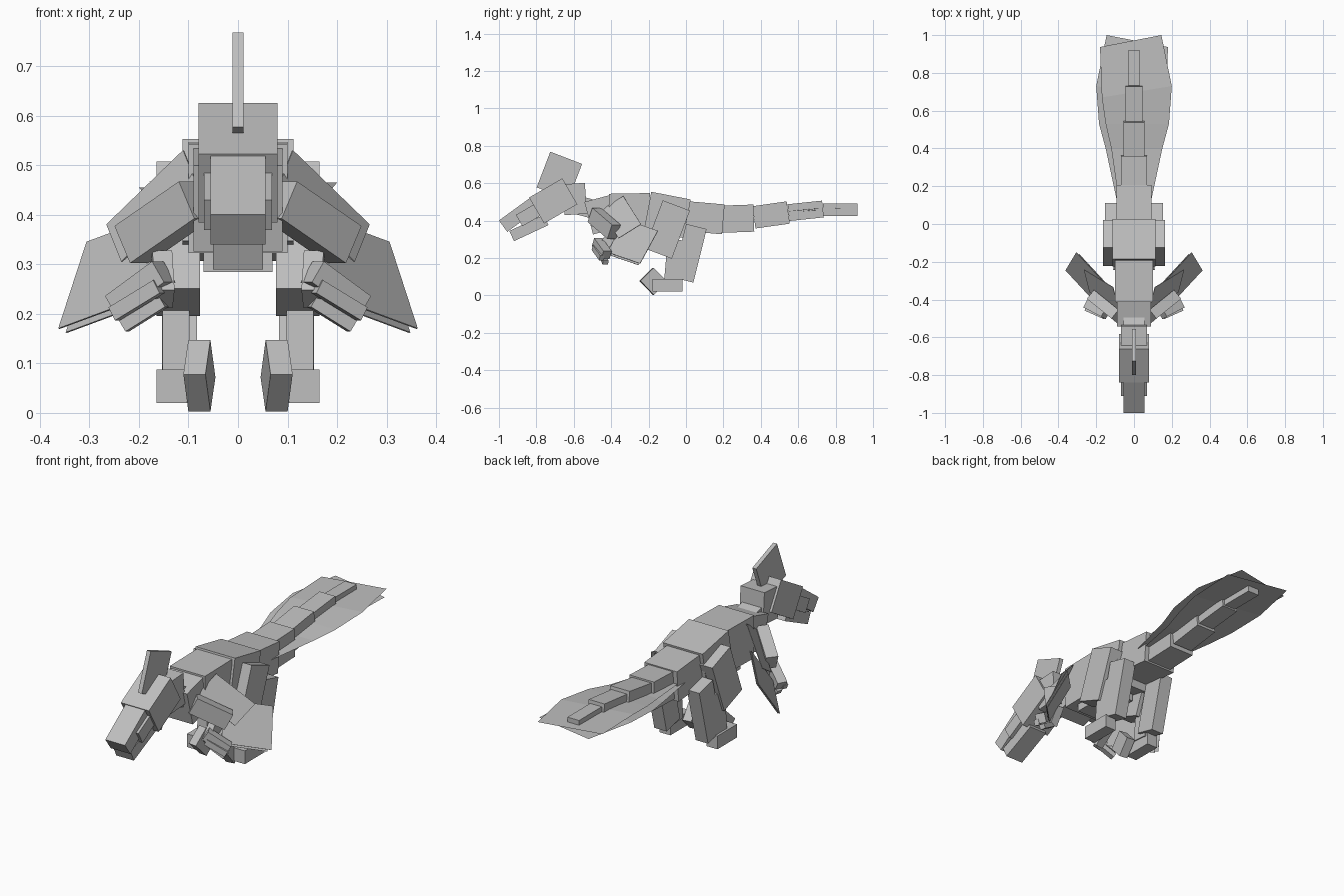
import bpy, bmesh, math
from mathutils import Vector, Matrix

cube = bpy.data.objects.get("Cube")
if cube:
    bpy.data.objects.remove(cube)

grey = bpy.data.materials.new("plain_grey")
grey.use_nodes = True
COLOUR = (0.52, 0.52, 0.52, 1)
grey.diffuse_color = COLOUR
grey.node_tree.nodes["Principled BSDF"].inputs["Base Color"].default_value = COLOUR


def finish(name, bm):
    mesh = bpy.data.meshes.new(name)
    bm.to_mesh(mesh)
    bm.free()
    mesh.materials.append(grey)
    obj = bpy.data.objects.new(name, mesh)
    bpy.context.collection.objects.link(obj)
    return obj


def cuboid(name, matrix, size):
    bm = bmesh.new()
    bmesh.ops.create_cube(bm, size=1, matrix=matrix @ Matrix.Diagonal((*size, 1)))
    return finish(name, bm)


def block(name, y, z, length, height, width, pitch=0, x=0, yaw=0):
    """Box pitched in the side plane; positive pitch lifts its rear."""
    m = (Matrix.Translation((x, y, z)) @ Matrix.Rotation(math.radians(yaw), 4, 'Z')
         @ Matrix.Rotation(math.radians(pitch), 4, 'X'))
    return cuboid(name, m, (width, length, height))


def limb(name, start, end, width, height):
    """Box running from one point to another."""
    a, b = Vector(start), Vector(end)
    m = Matrix.Translation((a + b) / 2) @ (b - a).to_track_quat('Y', 'Z').to_matrix().to_4x4()
    return cuboid(name, m, (width, (b - a).length, height))


def sheet(name, corners):
    """Thin flat feather panel."""
    bm = bmesh.new()
    bm.faces.new([bm.verts.new(c) for c in corners])
    obj = finish(name, bm)
    mod = obj.modifiers.new("Thickness", 'SOLIDIFY')
    mod.thickness = 0.003
    mod.offset = 0


# Head
block("crest", -0.677, 0.64, 0.182, 0.204, 0.022, -21)
block("head", -0.71, 0.505, 0.205, 0.16, 0.16, 30)
block("upper_snout", -0.883, 0.439, 0.235, 0.075, 0.112, 36)
block("lower_jaw", -0.84, 0.36, 0.203, 0.06, 0.10, 25)
block("cheeks", -0.84, 0.43, 0.12, 0.07, 0.138, 30)
block("skull_back", -0.595, 0.515, 0.12, 0.165, 0.136, 4)

# Neck and trunk
block("neck", -0.55, 0.475, 0.18, 0.10, 0.11, -15)
block("neck_base", -0.455, 0.43, 0.135, 0.18, 0.18, 15)
block("chest", -0.30, 0.435, 0.22, 0.22, 0.20, 1)
block("belly", -0.22, 0.31, 0.25, 0.05, 0.14)
block("pelvis", -0.10, 0.43, 0.215, 0.21, 0.225, -11)

# Tail: y, z, length, height, width, pitch
TAIL = [
    (0.10, 0.415, 0.20, 0.16, 0.186, -5),
    (0.275, 0.41, 0.175, 0.145, 0.14, 2),
    (0.455, 0.43, 0.185, 0.12, 0.112, 8),
    (0.64, 0.452, 0.185, 0.09, 0.09, 6),
    (0.825, 0.458, 0.185, 0.066, 0.066, 0),
]
for i, segment in enumerate(TAIL, 1):
    block(f"tail_segment_{i}", *segment)

# Tail fan, two crossed layers: wide edge x, wide edge y, narrow edge x, narrow edge y, z
FAN = [
    (0.09, 0.12, -0.08, 0.12, 0.41),
    (0.15, 0.40, -0.12, 0.40, 0.425),
    (0.185, 0.53, -0.15, 0.53, 0.442),
    (0.20, 0.73, -0.17, 0.67, 0.46),
    (0.145, 1.0, -0.18, 0.937, 0.462),
]
for side, layer in ((1, "upper"), (-1, "lower")):
    bm = bmesh.new()
    rows = [[bm.verts.new((side * x, y, z + side * 0.005)) for x, y in ((a, b), (c, d))]
            for a, b, c, d, z in FAN]
    for low, high in zip(rows, rows[1:]):
        bm.faces.new((low[0], high[0], high[1], low[1]))
    bmesh.ops.recalc_face_normals(bm, faces=bm.faces)
    finish(f"tail_fan_{layer}", bm)

for s, side in ((1, "left"), (-1, "right")):
    def flip(p):
        return (s * p[0], p[1], p[2])

    # Hind legs
    block(side + "_thigh", -0.10, 0.352, 0.155, 0.275, 0.088, -20.7, s * 0.121)
    block(side + "_shin", 0.02, 0.225, 0.113, 0.295, 0.07, -14, s * 0.118)
    block(side + "_ankle", -0.065, 0.185, 0.085, 0.225, 0.055, -5, s * 0.125)
    block(side + "_foot", -0.10, 0.054, 0.16, 0.068, 0.062, 0, s * 0.134)
    block(side + "_toe_claw", -0.175, 0.075, 0.10, 0.105, 0.045, 44, s * 0.078, s * 8)

    # Arms
    limb(side + "_upper_arm", flip((0.085, -0.49, 0.43)), flip((0.215, -0.385, 0.34)), 0.06, 0.085)
    limb(side + "_wrist", flip((0.155, -0.40, 0.31)), flip((0.15, -0.46, 0.23)), 0.04, 0.06)
    limb(side + "_forearm", flip((0.15, -0.475, 0.285)), flip((0.245, -0.425, 0.215)), 0.05, 0.05)
    limb(side + "_finger_upper", flip((0.16, -0.49, 0.255)), flip((0.25, -0.45, 0.20)), 0.025, 0.03)
    limb(side + "_finger_lower", flip((0.15, -0.45, 0.225)), flip((0.23, -0.43, 0.175)), 0.03, 0.025)

    # Wing feather panels
    sheet(side + "_inner_feathers", [flip(p) for p in (
        (0.11, -0.335, 0.53), (0.265, -0.24, 0.38), (0.235, -0.36, 0.305), (0.08, -0.455, 0.455))])
    outer = [(0.305, -0.15, 0.345), (0.362, -0.245, 0.17), (0.20, -0.42, 0.23), (0.143, -0.325, 0.405)]
    sheet(side + "_outer_feathers", [flip(p) for p in outer])
    sheet(side + "_under_feathers", [flip((x - 0.015, y - 0.01, z - 0.008)) for x, y, z in outer])
